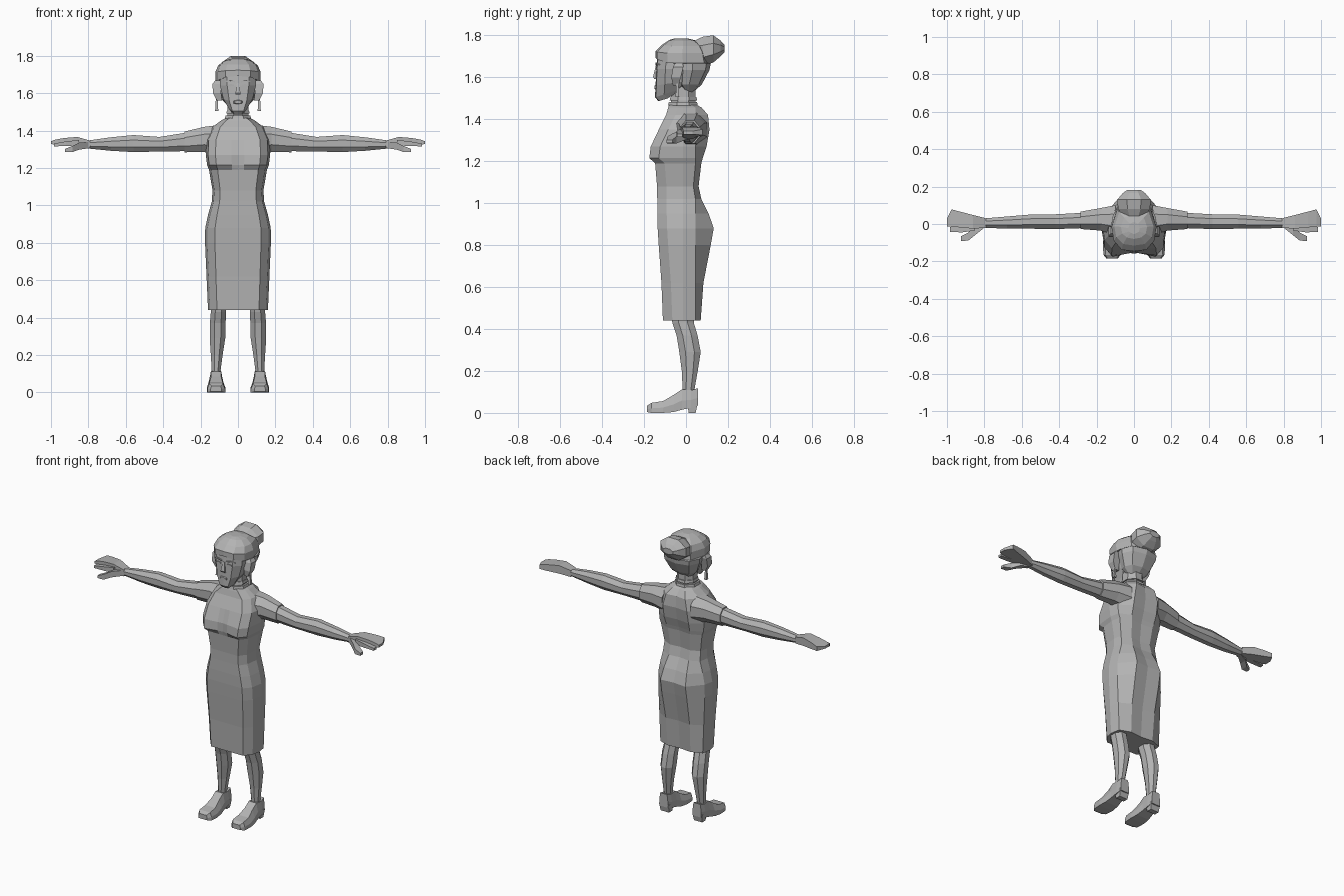
import bpy, bmesh, math

grey = bpy.data.materials.new("plain_grey")
grey.diffuse_color = (0.45, 0.45, 0.45, 1)


def loft(name, rings, side=1):
    """Skin a list of equal-length point rings, cap both ends, flat shaded."""
    bm = bmesh.new()
    vs = [[bm.verts.new((p[0] * side, p[1], p[2])) for p in r] for r in rings]
    n = len(rings[0])
    for a, b in zip(vs, vs[1:]):
        for i in range(n):
            j = (i + 1) % n
            bm.faces.new((a[i], a[j], b[j], b[i]))
    bm.faces.new(vs[0])
    bm.faces.new(vs[-1])
    bmesh.ops.recalc_face_normals(bm, faces=bm.faces)
    me = bpy.data.meshes.new(name)
    bm.to_mesh(me)
    bm.free()
    me.materials.append(grey)
    ob = bpy.data.objects.new(name, me)
    bpy.context.collection.objects.link(ob)
    return ob


def pair(name, rings):
    loft(name + "_left", rings, 1)
    loft(name + "_right", rings, -1)


def oval(axis, t, a0, a1, b0, b1, n=8):
    """Polygon ring across an axis, filling the box a0..a1 by b0..b1."""
    k = 1 / math.cos(math.pi / n)
    pts = []
    for i in range(n):
        w = 2 * math.pi * (i + 0.5) / n
        a = (a0 + a1) / 2 + (a1 - a0) / 2 * k * math.cos(w)
        b = (b0 + b1) / 2 + (b1 - b0) / 2 * k * math.sin(w)
        pts.append({"x": (t, a, b), "y": (a, t, b), "z": (a, b, t)}[axis])
    return pts


def tube(axis, rows, n=8):
    return [oval(axis, *r, n=n) for r in rows]


def sym(half):
    """Close a half outline (front centre ... back centre) by mirroring."""
    return half + [(-x, y, z) for x, y, z in half[-2:0:-1]]


# Dress body: z, half width, front y, back y, inset of front centre
def dress_ring(z, hw, yf, yb, dip):
    return sym([(0, yf + dip, z), (hw * 0.2, yf + dip * 0.7, z), (hw * 0.7, yf, z),
                (hw * 0.93, yf + 0.045, z), (hw, -0.015, z),
                (hw * 0.93, min(0.045, yb - 0.025), z),
                (hw * 0.5, yb, z), (0, yb - 0.008, z)])


loft("dress", [dress_ring(*r) for r in [
    (0.44, 0.16, -0.11, 0.07, 0), (0.62, 0.168, -0.117, 0.083, 0),
    (0.80, 0.176, -0.13, 0.118, 0), (0.88, 0.175, -0.135, 0.132, 0),
    (0.95, 0.16, -0.137, 0.108, 0), (1.02, 0.14, -0.137, 0.073, 0),
    (1.08, 0.136, -0.138, 0.06, 0), (1.19, 0.155, -0.147, 0.073, 0),
    (1.215, 0.165, -0.175, 0.08, 0.025), (1.27, 0.172, -0.168, 0.098, 0.015),
    (1.35, 0.168, -0.13, 0.112, 0), (1.42, 0.135, -0.095, 0.105, 0),
    (1.455, 0.088, -0.085, 0.075, 0), (1.468, 0.062, -0.08, 0.052, 0)]])

# Sleeves, arms and hands run outward along x: x, y range, z range
pair("sleeve", tube("x", [
    (0.10, -0.06, 0.10, 1.27, 1.43), (0.18, -0.035, 0.085, 1.285, 1.42),
    (0.285, -0.027, 0.066, 1.284, 1.395)]))
pair("arm", tube("x", [
    (0.27, -0.022, 0.06, 1.29, 1.39), (0.42, -0.027, 0.052, 1.288, 1.366),
    (0.56, -0.025, 0.05, 1.285, 1.376), (0.68, -0.025, 0.04, 1.292, 1.364),
    (0.80, -0.02, 0.03, 1.304, 1.347)]))
pair("hand", tube("x", [
    (0.79, -0.02, 0.03, 1.305, 1.346), (0.86, -0.025, 0.048, 1.315, 1.366),
    (0.93, -0.018, 0.066, 1.32, 1.36), (0.975, -0.015, 0.078, 1.325, 1.352),
    (1.0, -0.012, 0.03, 1.328, 1.343)], 4))
pair("index_finger", tube("x", [
    (0.85, -0.035, 0.0, 1.315, 1.35), (0.92, -0.045, -0.012, 1.318, 1.342),
    (0.985, -0.042, -0.016, 1.315, 1.33)], 4))
pair("thumb", tube("x", [
    (0.80, -0.02, 0.01, 1.305, 1.34), (0.85, -0.06, -0.01, 1.298, 1.335),
    (0.885, -0.088, -0.045, 1.285, 1.318), (0.925, -0.092, -0.065, 1.286, 1.302)], 4))

# Neck with two choker bands
loft("neck", tube("z", [
    (1.44, -0.07, 0.07, -0.085, 0.055), (1.48, -0.056, 0.056, -0.072, 0.045),
    (1.56, -0.055, 0.055, -0.07, 0.045)]))
for i, z in enumerate((1.465, 1.49)):
    w = 0.07 - i * 0.007
    loft("choker_band_%d" % (i + 1), tube("z", [
        (z, -w, w, -0.086 + i * 0.008, 0.056 - i * 0.003),
        (z + 0.016, -w + 0.004, w - 0.004, -0.082 + i * 0.008, 0.053 - i * 0.003)]))


# Head: z at front, half width, front y, back y, drop towards the back
def face_ring(z, hw, yf, yb, rise):
    return sym([(0, yf - 0.004, z), (hw * 0.6, yf, z), (hw, yf + 0.04, z + rise * 0.4),
                (hw, yb - 0.03, z + rise), (0, yb, z + rise)])


loft("face", [face_ring(*r) for r in [
    (1.487, 0.035, -0.128, -0.03, 0.03), (1.505, 0.05, -0.144, -0.01, 0.035),
    (1.56, 0.078, -0.141, 0.03, 0.02), (1.64, 0.096, -0.138, 0.06, 0),
    (1.71, 0.098, -0.132, 0.06, 0)]])


# Hair: z, half width, front y, back y, lift of the fringe centre
def hair_ring(z, hw, yf, yb, lift):
    return sym([(0, yf, z + lift), (hw * 0.55, yf + 0.008, z + lift * 0.7),
                (hw * 0.9, yf + (yb - yf) * 0.22, z), (hw, yf + (yb - yf) * 0.5, z),
                (hw * 0.75, yb - (yb - yf) * 0.12, z), (0, yb, z)])


loft("hair", [hair_ring(*r) for r in [
    (1.53, 0.05, -0.01, 0.035, 0), (1.565, 0.085, -0.045, 0.075, 0),
    (1.635, 0.115, -0.05, 0.112, 0), (1.665, 0.118, -0.055, 0.118, 0.025),
    (1.668, 0.12, -0.146, 0.118, 0.025), (1.715, 0.12, -0.146, 0.11, 0.008),
    (1.75, 0.105, -0.115, 0.088, 0.004), (1.775, 0.07, -0.08, 0.05, 0.003),
    (1.785, 0.03, -0.055, 0.01, 0)]])
loft("hair_bun", tube("y", [
    (0.03, -0.05, 0.05, 1.69, 1.77), (0.08, -0.085, 0.085, 1.655, 1.793),
    (0.13, -0.09, 0.09, 1.67, 1.80), (0.165, -0.06, 0.06, 1.70, 1.775),
    (0.183, -0.035, 0.035, 1.72, 1.755)]))

# Ears, earrings and facial details
pair("ear", tube("z", [
    (1.56, 0.085, 0.112, -0.062, -0.035), (1.60, 0.09, 0.134, -0.07, -0.025),
    (1.65, 0.09, 0.136, -0.062, -0.012), (1.668, 0.09, 0.122, -0.05, -0.015)], 4))
pair("earring", tube("z", [
    (1.505, 0.105, 0.122, -0.05, -0.032), (1.575, 0.109, 0.118, -0.046, -0.036)], 4))
pair("eye", tube("y", [
    (-0.144, 0.022, 0.054, 1.637, 1.648), (-0.136, 0.022, 0.054, 1.637, 1.648)], 6))
pair("brow", tube("x", [
    (0.015, -0.146, -0.136, 1.657, 1.664), (0.045, -0.145, -0.135, 1.665, 1.671),
    (0.07, -0.13, -0.12, 1.658, 1.662)], 4))
loft("nose", tube("z", [
    (1.592, -0.014, 0.014, -0.152, -0.136), (1.602, -0.013, 0.013, -0.157, -0.136),
    (1.655, -0.006, 0.006, -0.144, -0.134)], 4))
loft("lips", tube("y", [
    (-0.15, -0.02, 0.02, 1.545, 1.56), (-0.141, -0.024, 0.024, 1.54, 1.565)], 6))

# Legs: z, x range, y range
pair("leg", tube("z", [
    (0.06, 0.093, 0.142, -0.02, 0.045), (0.11, 0.094, 0.14, -0.016, 0.04),
    (0.20, 0.082, 0.145, -0.02, 0.056), (0.29, 0.068, 0.151, -0.032, 0.07),
    (0.37, 0.066, 0.15, -0.045, 0.055), (0.43, 0.064, 0.145, -0.065, 0.037),
    (0.50, 0.062, 0.145, -0.075, 0.04)]))


# Shoes: y, half width, sole z, top z, top width factor
def shoe_ring(y, hw, z0, z1, k):
    c, m = 0.117, z0 + (z1 - z0) * 0.45
    return [(c - hw, y, z0), (c + hw, y, z0), (c + hw, y, m),
            (c + hw * k, y, z1), (c - hw * k, y, z1), (c - hw, y, m)]


pair("shoe", [shoe_ring(*r) for r in [
    (-0.185, 0.03, 0.004, 0.034, 0.8), (-0.165, 0.046, 0.0, 0.048, 0.8),
    (-0.11, 0.05, 0.0, 0.056, 0.7), (-0.06, 0.044, 0.004, 0.085, 0.6),
    (-0.02, 0.038, 0.015, 0.112, 0.7), (0.025, 0.036, 0.025, 0.108, 0.8),
    (0.058, 0.03, 0.035, 0.118, 0.8)]])
pair("shoe_heel", tube("z", [
    (0.0, 0.088, 0.146, 0.013, 0.046), (0.05, 0.083, 0.151, 0.004, 0.056)], 4))
